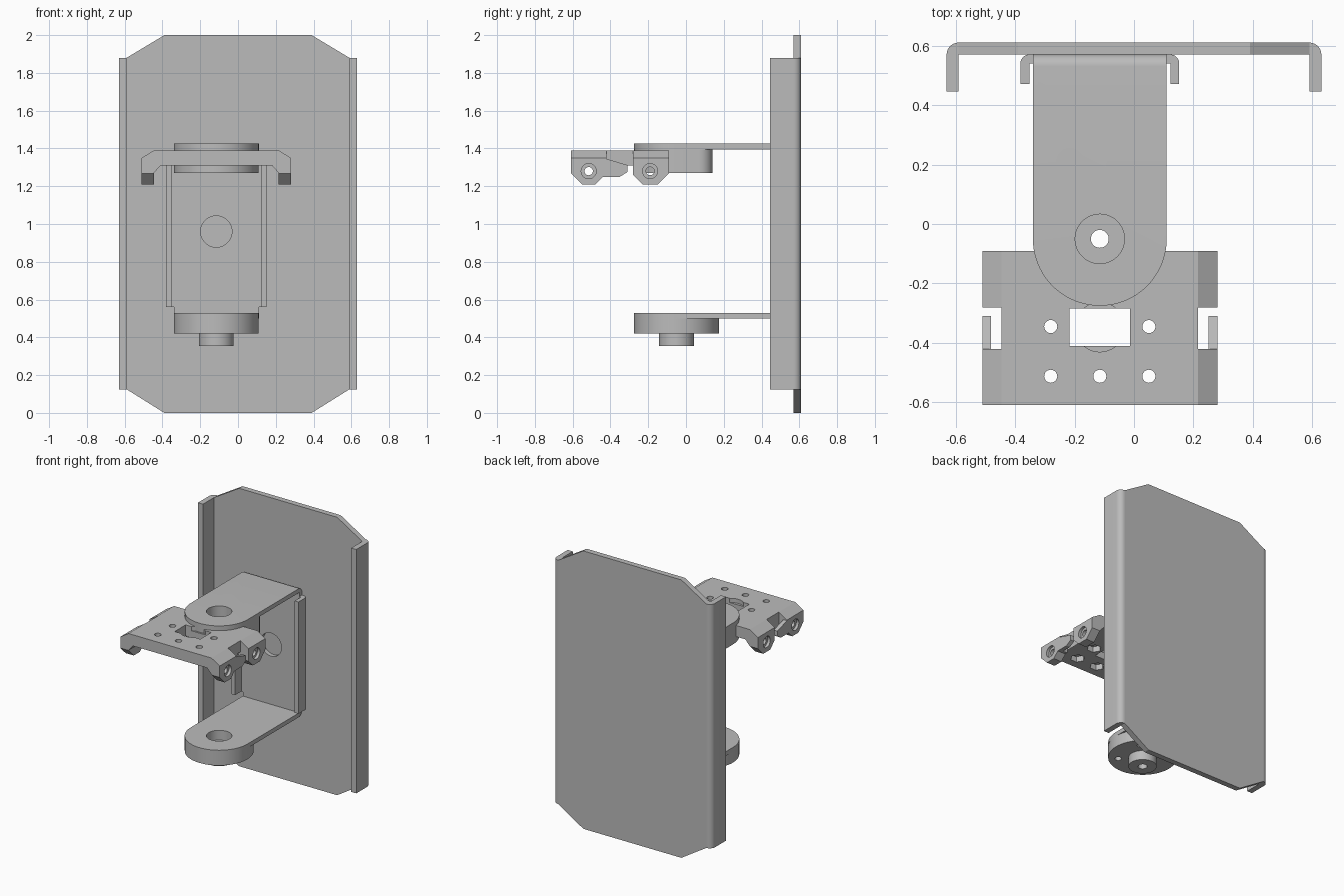
import bpy, bmesh
from math import sin, cos, radians
from mathutils import Vector

old = bpy.data.objects.get("Cube")
if old:
    bpy.data.objects.remove(old, do_unlink=True)

grey = bpy.data.materials.new("plain grey")
grey.use_nodes = True
grey.diffuse_color = (0.5, 0.5, 0.5, 1)
grey.node_tree.nodes["Principled BSDF"].inputs["Base Color"].default_value = (0.5, 0.5, 0.5, 1)

CX, PY = -0.115, -0.05      # pivot axis of the bracket


def arc(cx, cy, r, a0, a1, n=10):
    angles = [radians(a0 + (a1 - a0) * i / n) for i in range(n + 1)]
    return [(cx + r * cos(a), cy + r * sin(a)) for a in angles]


def circle(cx, cy, r, n=48):
    return arc(cx, cy, r, 0, 360, n)[:-1]


def rect(x0, y0, x1, y1):
    return [(x0, y0), (x1, y0), (x1, y1), (x0, y1)]


def prism(name, pts, axis, lo, hi):
    """Extrude a 2D outline along an axis from lo to hi."""
    place = {"x": lambda p, d: (d, p[0], p[1]),
             "y": lambda p, d: (p[0], d, p[1]),
             "z": lambda p, d: (p[0], p[1], d)}[axis]
    bm = bmesh.new()
    face = bm.faces.new([bm.verts.new(place(p, lo)) for p in pts])
    res = bmesh.ops.extrude_face_region(bm, geom=[face])
    shift = Vector(place((0, 0), hi - lo))
    bmesh.ops.translate(bm, vec=shift, verts=[v for v in res["geom"] if isinstance(v, bmesh.types.BMVert)])
    bmesh.ops.recalc_face_normals(bm, faces=bm.faces)
    mesh = bpy.data.meshes.new(name)
    bm.to_mesh(mesh)
    bm.free()
    mesh.materials.append(grey)
    ob = bpy.data.objects.new(name, mesh)
    bpy.context.collection.objects.link(ob)
    return ob


def carve(ob, pts, axis, lo, hi, op="DIFFERENCE"):
    """Cut, join or trim an object with an extruded outline."""
    tool = prism("cutter", pts, axis, lo, hi)
    tool.hide_render = True
    mod = ob.modifiers.new("carve", "BOOLEAN")
    mod.operation, mod.object, mod.solver = op, tool, "EXACT"
    bpy.context.view_layer.objects.active = ob
    bpy.ops.object.modifier_apply(modifier=mod.name)
    bpy.data.objects.remove(tool, do_unlink=True)


def lip(name, cx, side, inner, outer, front, back, t, r, z0, z1):
    """Bent edge of a sheet: short return, rounded corner, forward flange."""
    pts = [(inner, back)] + arc(outer - r, back - r, r, 90, 0)
    pts += [(outer, front), (outer - t, front), (outer - t, back - t), (inner, back - t)]
    return prism(name, [(cx + side * x, y) for x, y in pts], "z", z0, z1)


# Large back plate with clipped corners and folded edges
plate = [(-0.39, 0), (0.39, 0), (0.59, 0.125), (0.59, 1.88),
         (0.39, 2), (-0.39, 2), (-0.59, 1.88), (-0.59, 0.125)]
prism("back_plate", plate, "y", 0.57, 0.61)
for side, word in ((1, "left"), (-1, "right")):
    lip(word + "_plate_flange", 0, side, 0.59, 0.63, 0.445, 0.61, 0.04, 0.04, 0.125, 1.88)
    lip(word + "_bracket_flange", CX, side, 0.225, 0.267, 0.47, 0.57, 0.03, 0.03, 0.56, 1.365)

# U-shaped bracket with rounded arm ends
u_shape = [(-0.4, 1.425)] + arc(0.53, 1.385, 0.04, 90, 0) + arc(0.53, 0.54, 0.04, 0, -90)
u_shape += [(-0.4, 0.5), (-0.4, 0.53), (0.54, 0.53), (0.54, 1.395), (-0.4, 1.395)]
bracket = prism("u_bracket", u_shape, "x", CX - 0.3, CX + 0.3)
footprint = arc(CX, PY, 0.225, 180, 360, 40) + [(CX + 0.225, 0.7), (CX - 0.225, 0.7)]
carve(bracket, footprint, "z", 0.2, 1.8, "INTERSECT")
carve(bracket, circle(CX, 0.96, 0.083), "y", 0.5, 0.6)

# Upper pivot block under the top arm
block = arc(CX, PY, 0.224, 180, 360, 40)
block += arc(CX + 0.154, 0.07, 0.07, 0, 90) + arc(CX - 0.154, 0.07, 0.07, 90, 180)
upper = prism("upper_pivot_block", block, "z", 1.27, 1.395)

# Lower pivot disc with its boss
lower = prism("lower_pivot_disc", circle(CX, PY, 0.2245, 64), "z", 0.42, 0.5)
boss = prism("lower_boss", circle(CX, PY, 0.092), "z", 0.353, 0.42)
for a in range(45, 360, 90):
    x, y = CX + 0.16 * cos(radians(a)), PY + 0.16 * sin(radians(a))
    carve(lower, circle(x, y, 0.022, 20), "z", 0.4, 0.47)

# Pivot bores: wide counterbore, narrow through hole
for ob, wide in ((bracket, 0.45), (upper, 1.35), (lower, 0.46)):
    carve(ob, circle(CX, PY, 0.083), "z", wide, 1.6)
for ob in (upper, lower, boss):
    carve(ob, circle(CX, PY, 0.03, 32), "z", 0.3, 1.6)

# Tool carrier: folded channel section run front to back
half = [(0.33, 1.39), (0.395, 1.35), (0.395, 1.2), (0.33, 1.2), (0.33, 1.27), (0.295, 1.31)]
section = [(CX + x, z) for x, z in half] + [(CX - x, z) for x, z in reversed(half)]
carrier = prism("tool_carrier", section, "y", -0.608, -0.09)

# Side outline of the ears and the hook between them
ears = [(-0.63, 1.45), (-0.07, 1.45), (-0.07, 1.29), (-0.15, 1.21), (-0.23, 1.21),
        (-0.28, 1.26), (-0.28, 1.309), (-0.31, 1.309), (-0.31, 1.275), (-0.35, 1.25),
        (-0.44, 1.25), (-0.48, 1.21), (-0.55, 1.21), (-0.63, 1.29)]
carve(carrier, ears, "x", -1, 1, "INTERSECT")
slot = [(-0.42, 1.345), (-0.31, 1.312), (-0.31, 1.18), (-0.28, 1.18), (-0.28, 1.42), (-0.42, 1.42)]
for side in (1, -1):
    notch = rect(CX + side * 0.33, -0.42, CX + side * 0.366, -0.28)
    carve(carrier, notch, "z", 1.15, 1.45)
    ends = sorted((CX + side * 0.36, CX + side * 0.42))
    carve(carrier, slot, "x", ends[0], ends[1])
    # Counterbored ear holes
    for y in (-0.515, -0.19):
        ends = sorted((CX + side * 0.3, CX + side * 0.42))
        carve(carrier, circle(y, 1.28, 0.022, 24), "x", ends[0], ends[1])
        ends = sorted((CX + side * 0.375, CX + side * 0.42))
        carve(carrier, circle(y, 1.28, 0.04, 32), "x", ends[0], ends[1])

# Window, shallow round recess and pivot clearance
carve(carrier, circle(CX, -0.347, 0.083), "z", 1.36, 1.45)
carve(carrier, rect(CX - 0.102, -0.41, CX + 0.102, -0.285), "z", 1.2, 1.45)
carve(carrier, circle(CX, PY, 0.09), "z", 1.2, 1.45)

# Screw holes with hexagonal nut pockets underneath
for dx, y in ((-0.165, -0.345), (0.165, -0.345), (-0.165, -0.512), (0, -0.512), (0.165, -0.512)):
    carve(carrier, circle(CX + dx, y, 0.022, 24), "z", 1.2, 1.45)
    carve(carrier, circle(CX + dx, y, 0.048, 6), "z", 1.25, 1.35)

# Smooth the round surfaces, keep the edges sharp
bpy.ops.object.select_all(action="DESELECT")
for ob in bpy.context.collection.objects:
    if ob.type == "MESH" and grey.name in ob.data.materials:
        ob.select_set(True)
        bpy.context.view_layer.objects.active = ob
bpy.ops.object.shade_smooth_by_angle(angle=radians(30))
